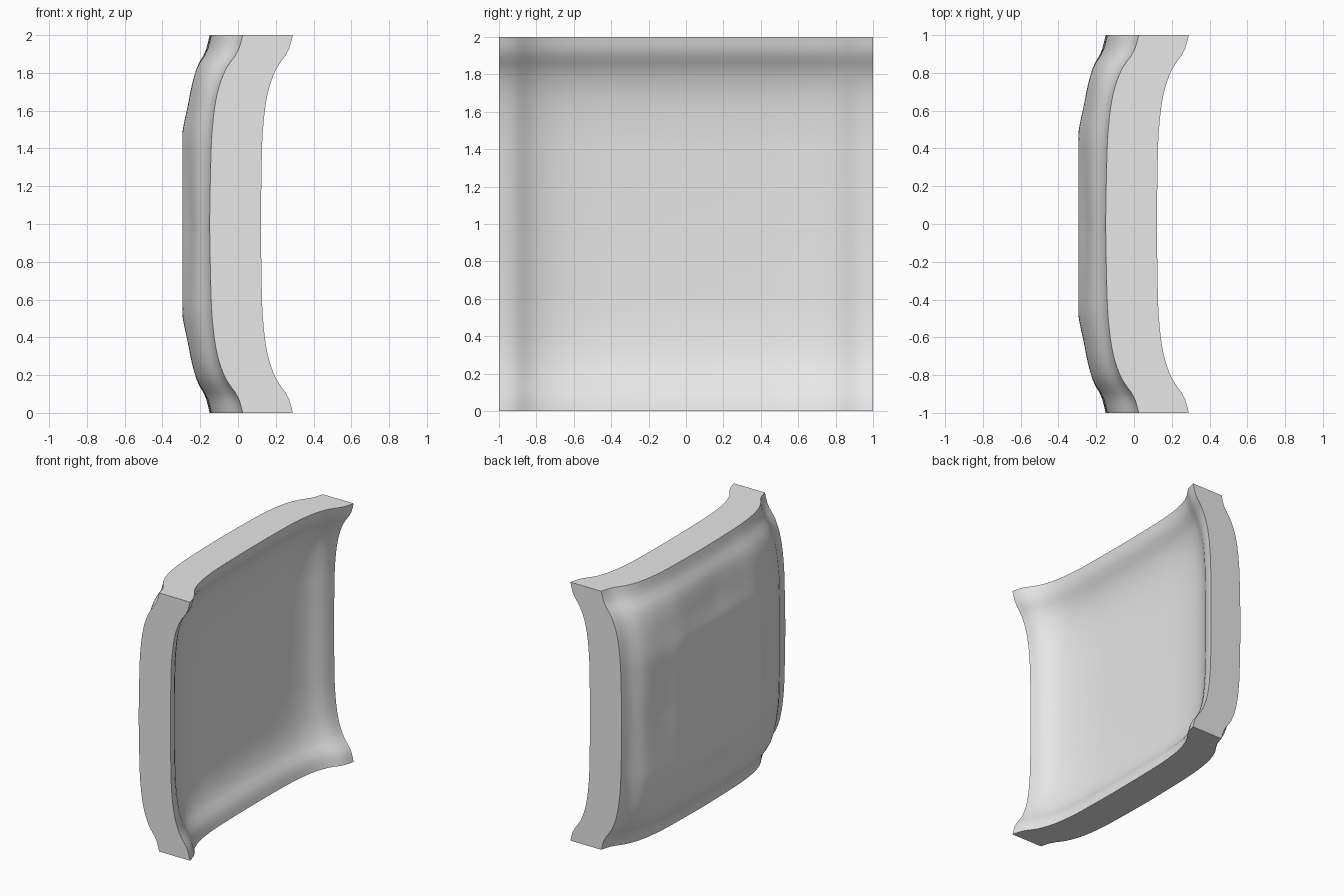
import bpy
import bmesh

if "Cube" in bpy.data.objects:
    bpy.data.objects.remove(bpy.data.objects["Cube"], do_unlink=True)

N = 56            # grid cells along each side
RIM = [(0, -.008), (.3, -.005), (.5, .002), (.69, .027), (.82, .072), (.915, .135), (1, .16)]
MIDDLE = [(0, 0), (.3, 0), (.47, .002), (.63, .043), (.83, .085), (.915, .13), (1, .153)]


def curve(points, s):
    """Smooth interpolation through the profile points."""
    last = len(points) - 1

    def slope(i):
        a, b = points[max(i - 1, 0)], points[min(i + 1, last)]
        return 0 if i == 0 else (b[1] - a[1]) / (b[0] - a[0])

    for i in range(last):
        (x0, y0), (x1, y1) = points[i], points[i + 1]
        if s <= x1 or i == last - 1:
            w = x1 - x0
            t = (s - x0) / w
            h = t * t * (3 - 2 * t)
            return (y0 + (y1 - y0) * h + w * slope(i) * t * (1 - t) ** 2
                    - w * slope(i + 1) * t * t * (1 - t))


def inner(y, z):
    return -.03 + curve(RIM, abs(y)) + curve(RIM, abs(z))


def outer(y, z):
    def blend(s, t):
        return curve(MIDDLE, s) * (1 - t) + curve(RIM, s) * t
    y, z = abs(y), abs(z)
    return max(-.295, -.295 + blend(y, z) + blend(z, y))


# Dished panel: two curved skins joined by flat side walls
bm = bmesh.new()
skins = []
for shape in (outer, inner):
    skins.append([[bm.verts.new((shape(y, z), y, z + 1))
                   for z in (2 * k / N - 1 for k in range(N + 1))]
                  for y in (2 * j / N - 1 for j in range(N + 1))])
back, front = skins
for j in range(N):
    for k in range(N):
        for grid in skins:
            face = bm.faces.new((grid[j][k], grid[j + 1][k],
                                 grid[j + 1][k + 1], grid[j][k + 1]))
            face.smooth = True
for i in range(N):
    for e in (0, N):
        bm.faces.new((back[i][e], back[i + 1][e], front[i + 1][e], front[i][e]))
        bm.faces.new((back[e][i], back[e][i + 1], front[e][i + 1], front[e][i]))
bmesh.ops.recalc_face_normals(bm, faces=bm.faces)
mesh = bpy.data.meshes.new("curved_panel")
bm.to_mesh(mesh)
bm.free()

panel = bpy.data.objects.new("curved_panel", mesh)
bpy.context.collection.objects.link(panel)

# Plain grey finish
grey = bpy.data.materials.new("light_grey")
grey.use_nodes = True
grey.diffuse_color = (.8, .8, .8, 1)
grey.node_tree.nodes["Principled BSDF"].inputs["Base Color"].default_value = (.8, .8, .8, 1)
mesh.materials.append(grey)

# Smooth skins with crisp borders
bpy.ops.object.select_all(action='DESELECT')
panel.select_set(True)
bpy.context.view_layer.objects.active = panel
bpy.ops.object.shade_smooth_by_angle(angle=.6)
